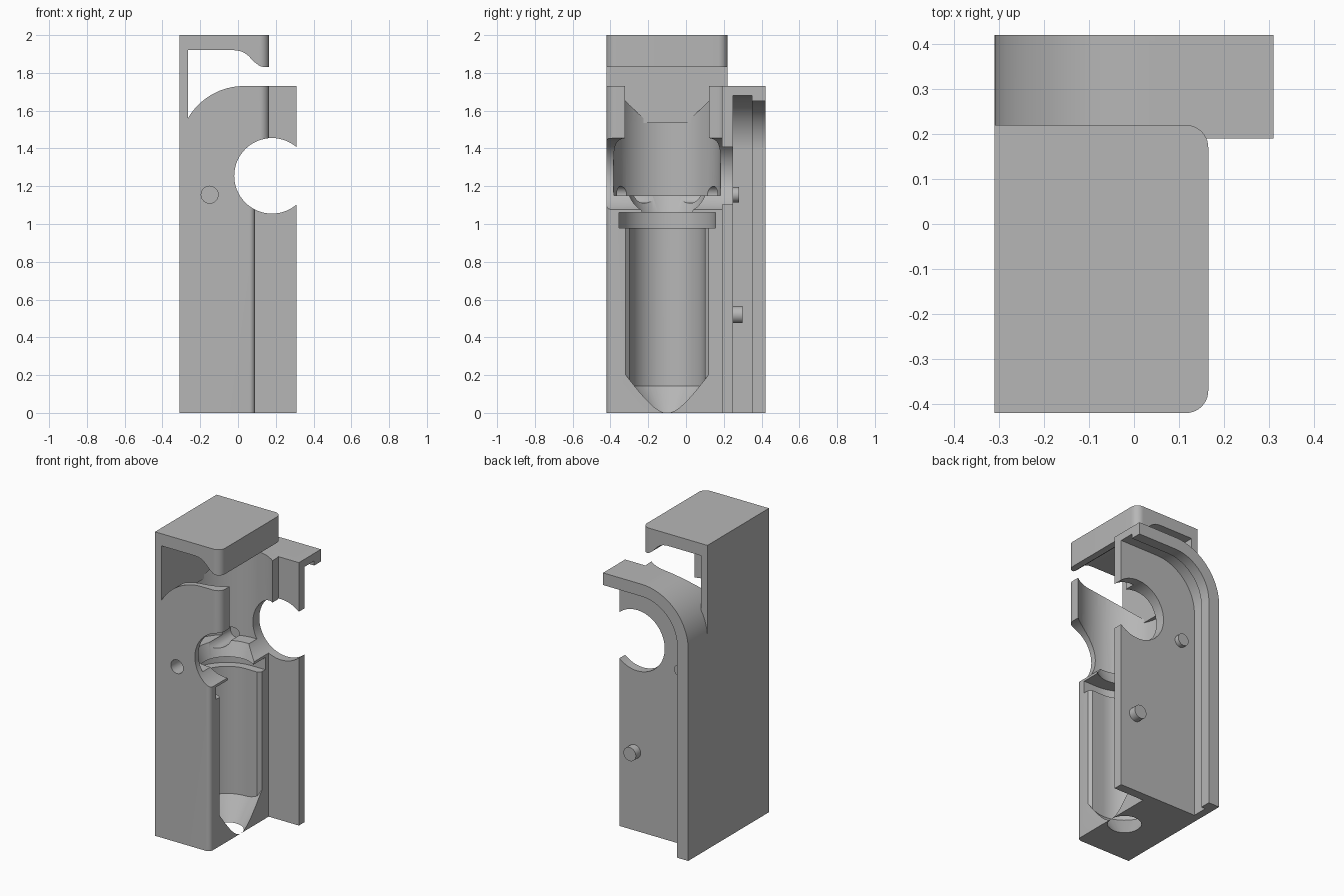
import bpy, bmesh, math
from mathutils import Vector, Matrix

if "Cube" in bpy.data.objects:
    bpy.data.objects.remove(bpy.data.objects["Cube"])

grey = bpy.data.materials.new("plain grey")
grey.use_nodes = True
COLOUR = (0.47, 0.47, 0.47, 1)
grey.diffuse_color = COLOUR
grey.node_tree.nodes["Principled BSDF"].inputs["Base Color"].default_value = COLOUR


def make(name, bm):
    bmesh.ops.recalc_face_normals(bm, faces=bm.faces)
    mesh = bpy.data.meshes.new(name)
    bm.to_mesh(mesh)
    bm.free()
    mesh.materials.append(grey)
    obj = bpy.data.objects.new(name, mesh)
    bpy.context.collection.objects.link(obj)
    return obj


def prism(name, outline, lo, hi, axis):
    """Extrude a 2D outline along y (x, z points) or z (x, y points)."""
    bm = bmesh.new()
    if axis == "y":
        verts = [bm.verts.new((a, lo, b)) for a, b in outline]
        move = Vector((0, hi - lo, 0))
    else:
        verts = [bm.verts.new((a, b, lo)) for a, b in outline]
        move = Vector((0, 0, hi - lo))
    face = bm.faces.new(verts)
    ext = bmesh.ops.extrude_face_region(bm, geom=[face])
    moved = [g for g in ext["geom"] if isinstance(g, bmesh.types.BMVert)]
    bmesh.ops.translate(bm, verts=moved, vec=move)
    return make(name, bm)


def cone(name, r1, r2, lo, hi, sides=64):
    """Upright round solid on the bore axis."""
    bm = bmesh.new()
    bmesh.ops.create_cone(bm, cap_ends=True, segments=sides, radius1=r1, radius2=r2,
                          depth=hi - lo,
                          matrix=Matrix.Translation((AX, AY, (lo + hi) / 2)))
    return make(name, bm)


def arc(cx, cy, r, start, end, steps):
    angles = [math.radians(start + (end - start) * i / steps) for i in range(steps + 1)]
    return [(cx + r * math.cos(a), cy + r * math.sin(a)) for a in angles]


def circle(cx, cy, r, n=64):
    return arc(cx, cy, r, 0, 360 - 360 / n, n - 1)


def combine(target, tool, operation):
    tool.hide_render = True
    mod = target.modifiers.new(operation.lower(), "BOOLEAN")
    mod.operation = operation
    mod.solver = "EXACT"
    mod.object = tool
    bpy.context.view_layer.objects.active = target
    bpy.ops.object.modifier_apply(modifier=mod.name)
    bpy.data.objects.remove(tool)


def cut(target, tool):
    combine(target, tool, "DIFFERENCE")


AX, AY = -0.01, -0.1              # bore axis
LEFT, EDGE = -0.31, 0.31
CX, CZ, R = 0.03, 1.39, 0.34      # rounded shoulder

# C-shaped main body with overhanging cap
profile = [(LEFT, 0), (0.2, 0), (0.2, CZ + R)]
profile += arc(CX, CZ, R, 90, 150, 24)
profile += [(-0.264, 1.92), (-0.02, 1.92)]
profile += arc(-0.02, 1.81, 0.11, 75, 40, 5)
profile += [(0.09, 1.855), (0.115, 1.836), (0.14, 1.83), (0.2, 1.83), (0.2, 2), (LEFT, 2)]
holder = prism("holder_body", profile, -0.42, 0.22, "y")

# Plan outlines: wide above, narrower below, with rounded corners
wide = [(LEFT, -0.42)] + arc(0.115, -0.37, 0.05, -90, 0, 10)
wide += arc(0.115, 0.17, 0.05, 0, 90, 10) + [(LEFT, 0.22)]
narrow = [(LEFT, -0.42)] + arc(0.06, -0.39, 0.03, -90, 0, 8) + [(0.09, 0.22), (LEFT, 0.22)]
plan = prism("plan", wide, 1.25, 2.1, "z")
combine(plan, prism("plan_low", narrow, -0.1, 1.25, "z"), "UNION")
combine(holder, plan, "INTERSECT")


# Back slab with stepped slide groove
def shoulder(r, left, right, bottom):
    return [(left, bottom), (right, bottom), (right, CZ + r)] + arc(CX, CZ, r, 90, 180, 36)


slab = prism("slab", shoulder(R, LEFT, EDGE, 0), 0.19, 0.42, "y")
cut(slab, prism("groove", shoulder(0.29, CX - 0.29, 0.5, -0.1), 0.25, 0.35, "y"))
cut(slab, prism("groove_mouth", shoulder(0.26, CX - 0.26, 0.5, -0.1), 0.34, 0.5, "y"))
combine(holder, slab, "UNION")


# Open-sided bore with a conical bottom
def slot(r, flare):
    half = arc(AX, AY, r, 90, 270, 40)
    return half + [(0.07, AY - r), (0.09, AY - r - flare), (0.3, AY - r - flare),
                   (0.3, AY + r + flare), (0.09, AY + r + flare), (0.07, AY + r)]


bore = prism("bore", slot(0.2, 0.02), -0.02, 0.99, "z")
combine(bore, cone("bore_limit", 0.086, 0.8, -0.02, 1.0), "INTERSECT")
cut(holder, bore)
cut(holder, prism("collar_slot", slot(0.255, 0), 0.98, 1.06, "z"))
cut(holder, cone("neck", 0.16, 0.205, 1.05, 1.16))

# Upper chamber, kept clear of the rear wall near the top
cut(holder, cone("chamber", 0.283, 0.283, 1.15, 1.535))
chamber_top = cone("chamber_top", 0.283, 0.283, 1.5, 1.8)
box = [(-0.264, -0.5), (0.5, -0.5), (0.5, 0.5), (-0.264, 0.5)]
combine(chamber_top, prism("box", box, 1.4, 1.9, "z"), "INTERSECT")
cut(holder, chamber_top)

# Large cross hole and the small pin hole
cut(holder, prism("cross_hole", circle(0.18, 1.255, 0.2), -0.6, 0.6, "y"))
cut(holder, prism("pin_hole", circle(-0.15, 1.155, 0.045, 32), -0.6, 0.2, "y"))

# Pins on the back of the slab
upper_pin = prism("upper_pin", circle(-0.15, 1.155, 0.04, 32), 0.24, 0.28, "y")
lower_pin = prism("lower_pin", circle(0.2, 0.52, 0.045, 32), 0.24, 0.3, "y")

# Smooth curved walls, keep edges sharp
bpy.ops.object.select_all(action="DESELECT")
for obj in (holder, upper_pin, lower_pin):
    obj.select_set(True)
bpy.context.view_layer.objects.active = holder
bpy.ops.object.shade_smooth_by_angle(angle=math.radians(25))
